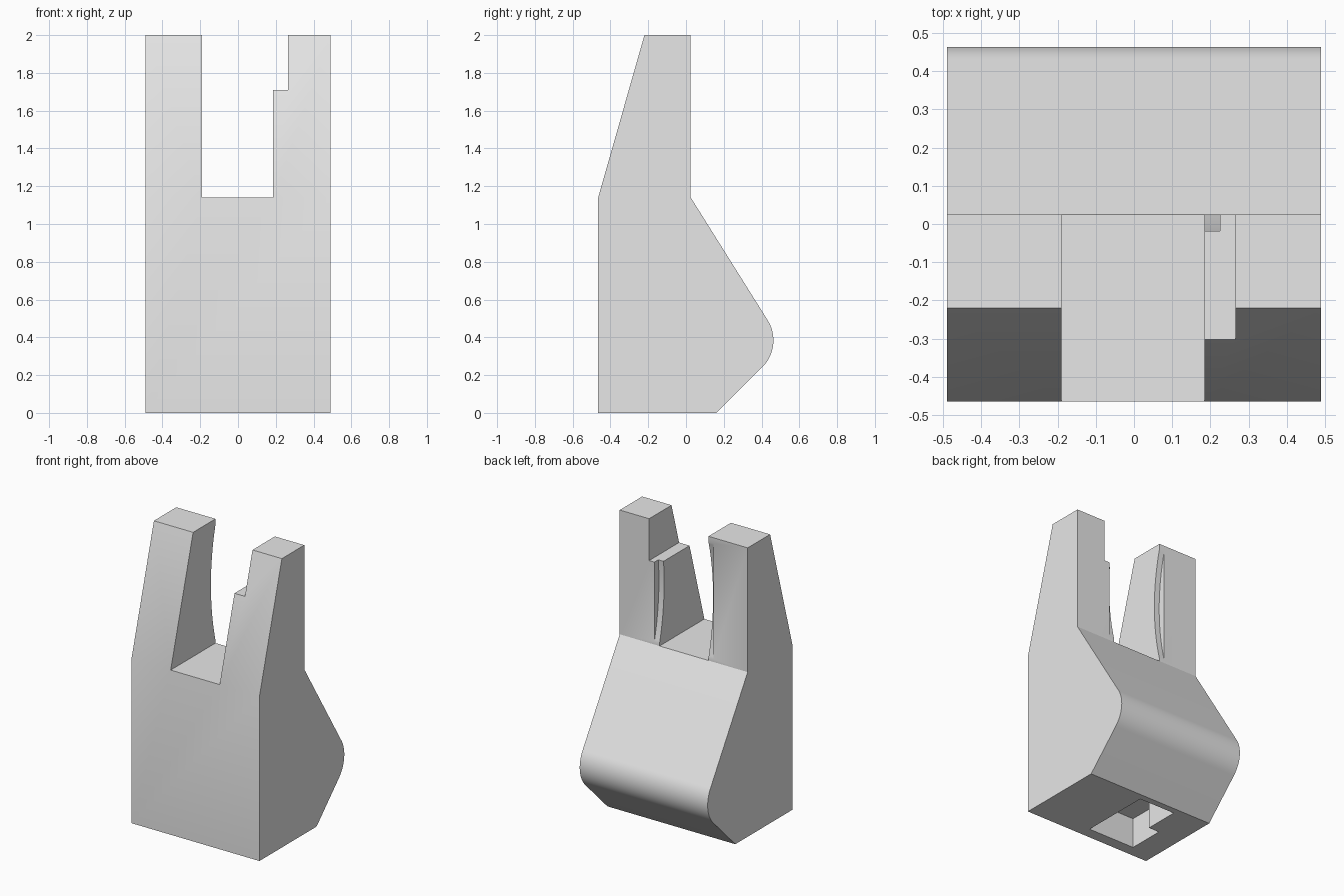
import bpy, bmesh
from math import sin, cos, radians

if "Cube" in bpy.data.objects:
    bpy.data.objects.remove(bpy.data.objects["Cube"], do_unlink=True)

grey = bpy.data.materials.new("plain_grey")
grey.use_nodes = True
colour = (0.8, 0.8, 0.8, 1)
grey.diffuse_color = colour
grey.node_tree.nodes["Principled BSDF"].inputs["Base Color"].default_value = colour


def prism(name, points, axis, low, high):
    """Extrude a 2D outline along one axis (0 = x, 1 = y, 2 = z)."""
    bm = bmesh.new()

    def place(p, d):
        co = list(p)
        co.insert(axis, d)
        return bm.verts.new(co)

    face = bm.faces.new([place(p, low) for p in points])
    new = bmesh.ops.extrude_face_region(bm, geom=[face])["geom"]
    shift = [0, 0, 0]
    shift[axis] = high - low
    bmesh.ops.translate(bm, vec=shift, verts=[v for v in new if isinstance(v, bmesh.types.BMVert)])
    bmesh.ops.recalc_face_normals(bm, faces=bm.faces)
    mesh = bpy.data.meshes.new(name)
    bm.to_mesh(mesh)
    bm.free()
    mesh.materials.append(grey)
    obj = bpy.data.objects.new(name, mesh)
    bpy.context.collection.objects.link(obj)
    return obj


def arc(cx, cy, radius, start, end, steps):
    angles = [radians(start + (end - start) * i / steps) for i in range(steps + 1)]
    return [(cx + radius * cos(a), cy + radius * sin(a)) for a in angles]


# Body side profile with a rounded heel at the back
profile = [(-0.465, 0), (0.16, 0)]
profile += arc(0.263, 0.384, 0.2, -45, 32, 16)
profile += [(0.025, 1.14), (0.025, 2), (-0.22, 2), (-0.465, 1.14)]
body = prism("forked_body", profile, 0, -0.49, 0.49)

# Stepped slot between the two prongs
slot = prism("slot_cutter", [(-0.19, 1.14), (0.185, 1.14), (0.185, 1.71),
                             (0.265, 1.71), (0.265, 2.2), (-0.19, 2.2)], 1, -1, 1)

# Curved recess along the rear inner edges of the prongs
recess = prism("recess_cutter", arc(1.605, 1.56, 1.63, 165.4, 194.6, 32), 0, -0.23, 0.225)

# L-shaped pocket in the underside
pocket = prism("pocket_cutter", [(0.045, -0.385), (0.045, 0.115), (-0.233, 0.115),
                                 (-0.233, -0.13), (-0.315, -0.13), (-0.315, -0.385)], 2, -0.1, 0.21)

bpy.ops.object.select_all(action="DESELECT")
bpy.context.view_layer.objects.active = body
body.select_set(True)
for cutter in (slot, recess, pocket):
    cutter.hide_render = True
    mod = body.modifiers.new(cutter.name, "BOOLEAN")
    mod.operation = "DIFFERENCE"
    mod.solver = "EXACT"
    mod.object = cutter
    bpy.ops.object.modifier_apply(modifier=mod.name)
    bpy.data.objects.remove(cutter, do_unlink=True)

bpy.ops.object.shade_smooth_by_angle(angle=radians(30))
